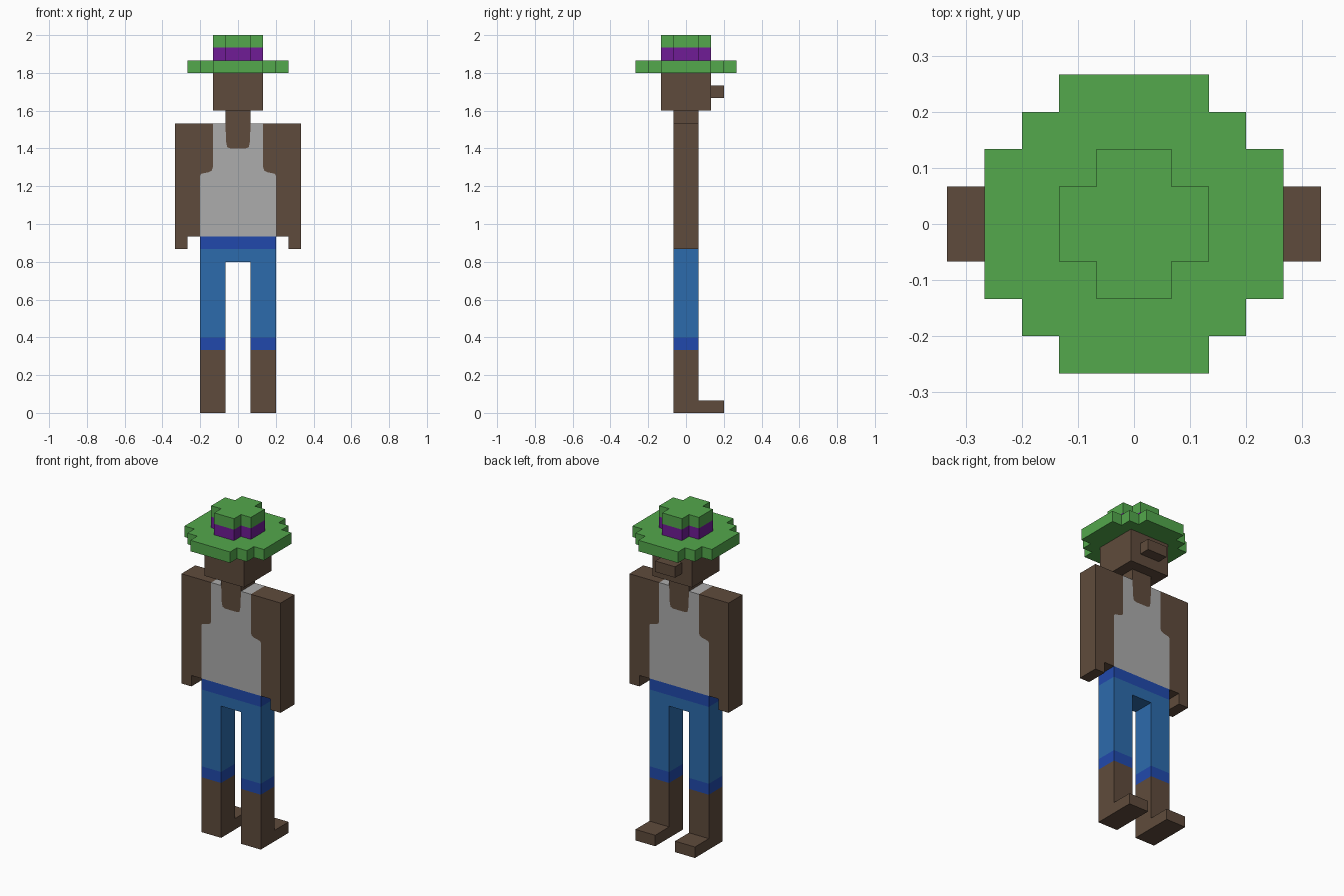
import bpy, bmesh

cube = bpy.data.objects.get("Cube")
if cube:
    bpy.data.objects.remove(cube, do_unlink=True)

U = 1 / 15  # one block of the blocky figure


def linear(c):
    c /= 255
    return c / 12.92 if c <= 0.04045 else ((c + 0.055) / 1.055) ** 2.4


def material(name, r, g, b):
    col = (linear(r), linear(g), linear(b), 1)
    m = bpy.data.materials.new(name)
    m.use_nodes = True
    m.diffuse_color = col
    bsdf = m.node_tree.nodes["Principled BSDF"]
    bsdf.inputs["Base Color"].default_value = col
    bsdf.inputs["Roughness"].default_value = 0.9
    return m


skin = material("brown skin", 95, 75, 60)
grey = material("grey cloth", 172, 172, 172)
denim = material("blue denim", 44, 107, 172)
dark_blue = material("dark blue trim", 33, 73, 172)
green = material("green felt", 83, 168, 76)
purple = material("purple band", 112, 28, 150)


def prism(name, outline, axis, lo, hi, mat):
    """Extrude an outline (in blocks) along an axis from lo to hi."""
    place = {"x": lambda a, b, t: (t, a, b),
             "y": lambda a, b, t: (a, t, b),
             "z": lambda a, b, t: (a, b, t)}[axis]
    bm = bmesh.new()
    base = [bm.verts.new([U * c for c in place(a, b, lo)]) for a, b in outline]
    face = bm.faces.new(base)
    new = bmesh.ops.extrude_face_region(bm, geom=[face])["geom"]
    shift = [U * c for c in place(0, 0, hi - lo)]
    bmesh.ops.translate(bm, vec=shift,
                        verts=[v for v in new if isinstance(v, bmesh.types.BMVert)])
    bmesh.ops.recalc_face_normals(bm, faces=bm.faces)
    me = bpy.data.meshes.new(name)
    bm.to_mesh(me)
    bm.free()
    me.materials.append(mat)
    ob = bpy.data.objects.new(name, me)
    bpy.context.collection.objects.link(ob)
    return ob


def box(name, x0, x1, y0, y1, z0, z1, mat):
    return prism(name, [(x0, y0), (x1, y0), (x1, y1), (x0, y1)], "z", z0, z1, mat)


def four_way(quarter):
    """Repeat a first-quadrant outline around all four quadrants."""
    half = quarter + [(-x, y) for x, y in reversed(quarter)]
    return half + [(-x, -y) for x, y in half]


def two_way(half):
    """Mirror a half outline across x = 0."""
    return half + [(-x, z) for x, z in reversed(half)]


# Curves where cloth meets skin
armhole = [(3, 18.85), (2.9, 19.0), (2.3, 19.12), (2.08, 19.25), (2, 19.5), (2, 23)]
neckline = [(1, 23), (0.94, 21.5), (0.85, 21.1), (0.6, 21)]

# Tank top and the neck filling its scoop
prism("tank_top", two_way([(3, 14)] + armhole + neckline), "y", -1, 1, grey)
prism("neck", two_way([(1, 24)] + neckline), "y", -1, 1, skin)

# Arms with shoulders and hands, legs with feet, trouser cuffs
for side, s in (("left", 1), ("right", -1)):
    arm = [(3, 14), (4, 14), (4, 13), (5, 13), (5, 23)] + armhole[::-1]
    prism(side + "_arm", [(s * x, z) for x, z in arm], "y", -1, 1, skin)
    x0, x1 = sorted((s, 3 * s))
    prism(side + "_leg", [(-1, 0), (3, 0), (3, 1), (1, 1), (1, 5), (-1, 5)],
          "x", x0, x1, skin)
    box(side + "_cuff", x0, x1, -1, 1, 5, 6, dark_blue)

# Trousers and belt
prism("trousers", two_way([(3, 13), (3, 6), (1, 6), (1, 12)]), "y", -1, 1, denim)
box("belt", -3, 3, -1, 1, 13, 14, dark_blue)

# Head and nose
box("head", -2, 2, -2, 2, 24, 27, skin)
box("nose", -1, 1, 2, 3, 25, 26, skin)

# Hat: stepped brim, band and crown
plus = four_way([(2, 1), (1, 1), (1, 2)])
prism("hat_brim", four_way([(4, 2), (3, 2), (3, 3), (2, 3), (2, 4)]), "z", 27, 28, green)
prism("hat_band", plus, "z", 28, 29, purple)
prism("hat_crown", plus, "z", 29, 30, green)
